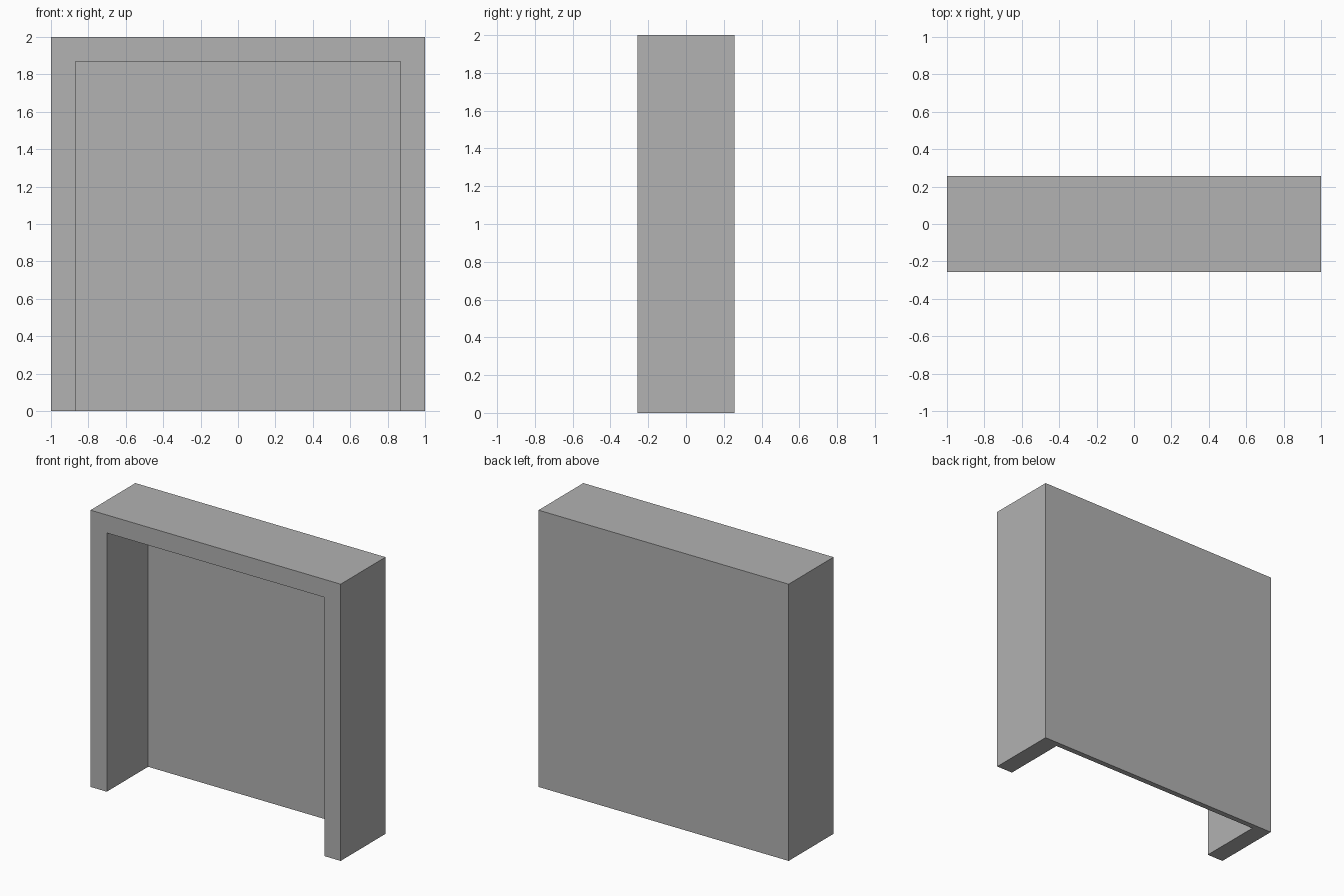
import bpy
import bmesh

cube = bpy.data.objects.get("Cube")
if cube:
    bpy.data.objects.remove(cube, do_unlink=True)

HALF_DEPTH = 0.256
HEIGHT = 2.0
WALL = 0.13
BACK = 0.04

# Single flat grey
grey = bpy.data.materials.new("plain_grey")
grey.use_nodes = True
grey.diffuse_color = (0.445, 0.445, 0.445, 1)
grey.node_tree.nodes["Principled BSDF"].inputs["Base Color"].default_value = grey.diffuse_color


def extrude_profile(bm, profile, y0, y1):
    """Extrude an x-z outline from y0 to y1."""
    face = bm.faces.new([bm.verts.new((x, y0, z)) for x, z in profile])
    moved = bmesh.ops.extrude_face_region(bm, geom=[face])["geom"]
    verts = [v for v in moved if isinstance(v, bmesh.types.BMVert)]
    bmesh.ops.translate(bm, verts=verts, vec=(0, y1 - y0, 0))
    return face


# Open-bottomed surround: two side walls and a top in one outline
inner = 1 - WALL
head = HEIGHT - WALL
arch = [(-1, 0), (-1, HEIGHT), (1, HEIGHT), (1, 0),
        (inner, 0), (inner, head), (-inner, head), (-inner, 0)]

bm = bmesh.new()
extrude_profile(bm, arch, -HALF_DEPTH, HALF_DEPTH)

# Thin back panel closing the opening, flush with the rear
panel = [(-inner, 0), (-inner, head), (inner, head), (inner, 0)]
extrude_profile(bm, panel, HALF_DEPTH - BACK, HALF_DEPTH)

# Merge the panel into the surround, dropping the hidden contact faces
bmesh.ops.remove_doubles(bm, verts=bm.verts, dist=0.0001)
bmesh.ops.recalc_face_normals(bm, faces=bm.faces)

mesh = bpy.data.meshes.new("surround_with_back")
bm.to_mesh(mesh)
bm.free()
mesh.materials.append(grey)
surround = bpy.data.objects.new("surround_with_back", mesh)
bpy.context.collection.objects.link(surround)
